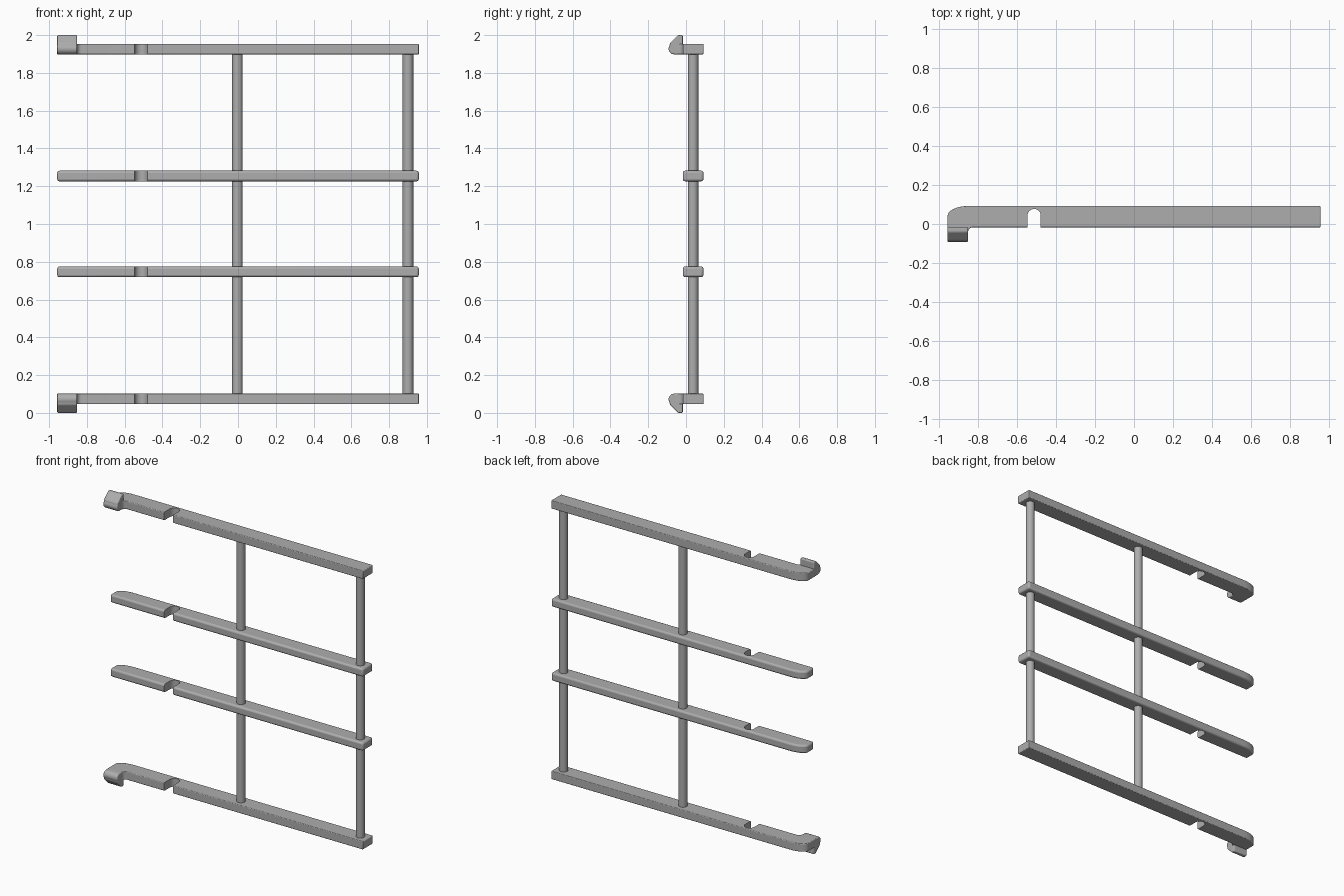
import bpy, bmesh
from math import sin, cos, pi
from mathutils import Vector

cube = bpy.data.objects.get("Cube")
if cube:
    bpy.data.objects.remove(cube)

grey = bpy.data.materials.new("plain grey")
grey.use_nodes = True
colour = (0.42, 0.42, 0.42, 1)
grey.diffuse_color = colour
grey.node_tree.nodes["Principled BSDF"].inputs["Base Color"].default_value = colour

END = 0.9575              # half length of a bar
FRONT, BACK = -0.017, 0.0925
THICK = 0.056
HOOK_RIGHT = -0.852       # inner side of the hooks


def arc(cx, cy, rx, ry, start, stop, steps=8):
    angles = [start + (stop - start) * i / steps for i in range(steps + 1)]
    return [(cx + rx * cos(a), cy + ry * sin(a)) for a in angles]


def prism(name, outline, place, depth):
    """Extrude a 2D outline, mapped into space by place(), along depth."""
    bm = bmesh.new()
    face = bm.faces.new([bm.verts.new(place(*p)) for p in outline])
    extruded = bmesh.ops.extrude_face_region(bm, geom=[face])["geom"]
    moved = [v for v in extruded if isinstance(v, bmesh.types.BMVert)]
    bmesh.ops.translate(bm, vec=Vector(depth), verts=moved)
    bmesh.ops.recalc_face_normals(bm, faces=bm.faces)
    mesh = bpy.data.meshes.new(name)
    bm.to_mesh(mesh)
    bm.free()
    mesh.materials.append(grey)
    obj = bpy.data.objects.new(name, mesh)
    bpy.context.collection.objects.link(obj)
    return obj


def smooth(obj):
    bpy.ops.object.select_all(action='DESELECT')
    obj.select_set(True)
    bpy.context.view_layer.objects.active = obj
    bpy.ops.object.shade_smooth_by_angle(angle=pi / 5)


def soften(obj, width):
    bevel = obj.modifiers.new("Rounded edges", 'BEVEL')
    bevel.width = width
    bevel.segments = 3
    bevel.limit_method = 'ANGLE'
    bevel.angle_limit = pi / 5


# Round-ended slot cutter running through all the bars
slot = [(-0.479, -0.1)] + arc(-0.513, 0.043, 0.034, 0.034, 0, pi, 16) + [(-0.547, -0.1)]
cutter = prism("slot_cutter", slot, lambda x, y: (x, y, -0.1), (0, 0, 2.2))
cutter.hide_render = True
cutter.hide_set(True)

# Horizontal bars, the outer two with a neck for the hook
round_end = arc(-END + 0.11, BACK - 0.05, 0.11, 0.05, pi / 2, pi)
neck = [(-END, -0.041), (HOOK_RIGHT, -0.041)] + \
    arc(HOOK_RIGHT + 0.024, -0.041, 0.024, 0.024, pi, pi / 2)[1:]
bars = [("bottom_bar", 0.046, True), ("lower_middle_bar", 0.719, False),
        ("upper_middle_bar", 1.226, False), ("top_bar", 1.898, True)]
for name, z, hooked in bars:
    left = neck if hooked else [(-END, FRONT)]
    outline = left + [(END, FRONT), (END, BACK)] + round_end
    bar = prism(name, outline, lambda x, y: (x, y, z), (0, 0, THICK))
    smooth(bar)
    soften(bar, 0.012)
    cut = bar.modifiers.new("Slot", 'BOOLEAN')
    cut.object = cutter
    cut.operation = 'DIFFERENCE'
    cut.solver = 'EXACT'

# Hooks: a sloped lip, pointing up on the top bar and down on the bottom bar
profile = [(FRONT, 1.898), (FRONT, 2.0), (-0.041, 2.0), (-0.085, 1.957)] + \
    arc(-0.0625, 1.928, 0.03, 0.03, pi * 0.8, pi * 1.5)
for name, flip in (("top_hook", False), ("bottom_hook", True)):
    hook = prism(name, profile, lambda y, z: (-END, y, 2 - z if flip else z),
                 (HOOK_RIGHT + END, 0, 0))
    smooth(hook)
    soften(hook, 0.006)

# Round upright rods joining the bars
for name, x in (("middle_rod", -0.003), ("left_rod", 0.9)):
    rod = prism(name, arc(x, 0.0375, 0.028, 0.028, 0, 2 * pi, 32)[:-1],
                lambda px, py: (px, py, 0.07), (0, 0, 1.86))
    smooth(rod)
